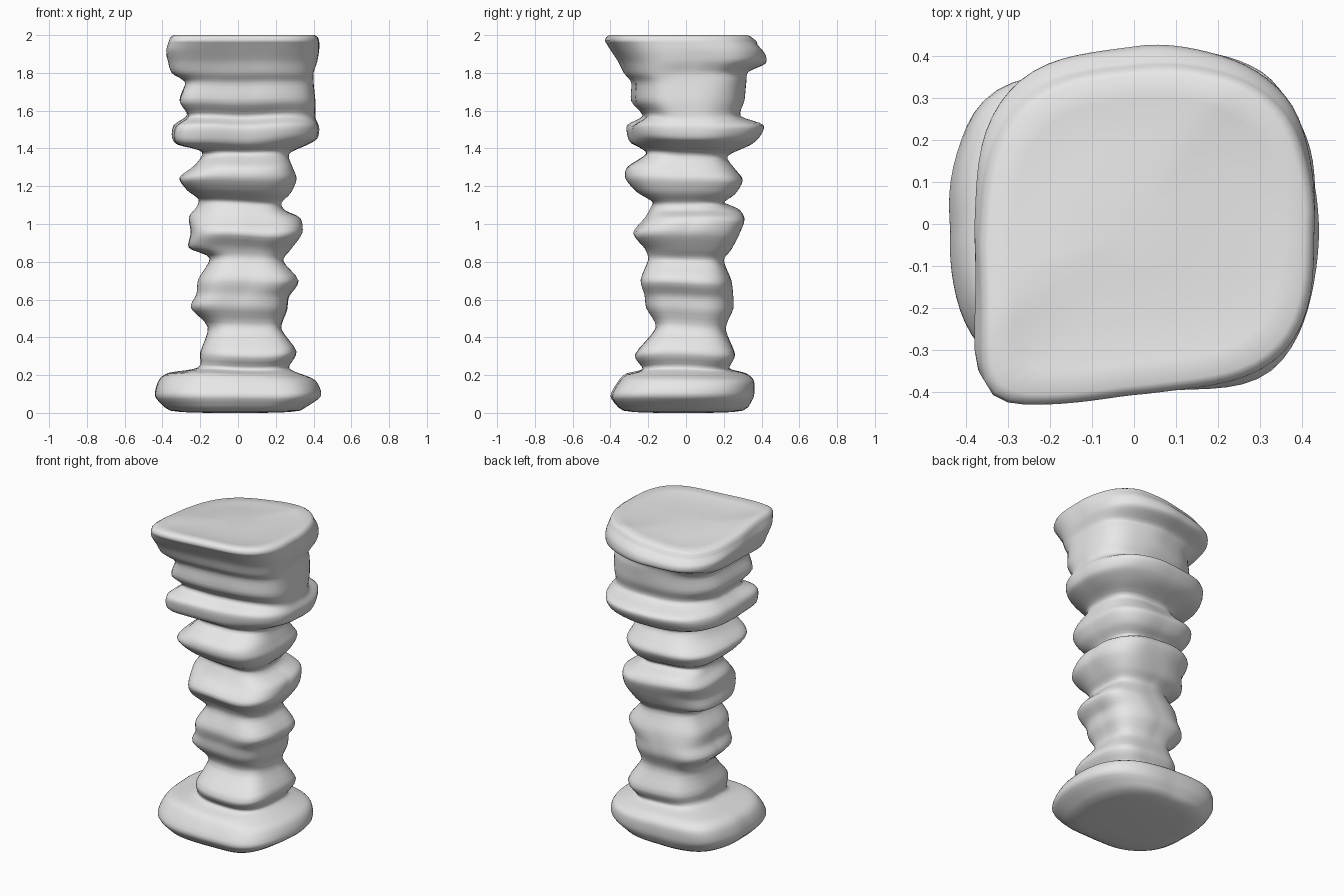
import bpy
import bmesh
import math
from mathutils import Vector, noise

SEGMENTS = 80   # points around the column
STEPS = 4       # rings between two listed sections

# Cross-sections in hundredths: height, then reach to -x, +x, -y, +y
SECTIONS = [
    (3, 39, 36, 36, 33), (9, 44, 44, 40, 36), (17, 42, 41, 36, 36),
    (21, 37, 31, 32, 32), (24, 21, 27, 23, 23), (32, 20, 31, 27, 26),
    (45, 16, 23, 16, 21), (55, 25, 26, 21, 25), (62, 22, 27, 22, 25),
    (70, 21, 32, 24, 24), (81, 15, 24, 20, 20),
    (87, 26, 28, 22, 24), (95, 25, 34, 28, 28), (103, 26, 33, 22, 31),
    (108, 22, 25, 19, 28), (112, 21, 23, 18, 20), (117, 27, 28, 26, 26),
    (124, 31, 31, 32, 30), (130, 23, 29, 31, 26), (137, 19, 27, 21, 22),
    (142, 32, 36, 29, 34), (146, 35, 42, 31, 39), (152, 34, 43, 31, 41),
    (157, 27, 41, 23, 29), (165, 31, 41, 29, 31), (175, 28, 40, 29, 32),
    (180, 35, 40, 33, 33), (186, 37, 42, 36, 42), (192, 38, 43, 40, 42),
    (197, 37, 43, 43, 38),
]

# Corner squareness keyed by (x positive, y positive)
SHAFT_POWERS = {(False, False): 3.2, (True, True): 3.2, (False, True): 2.8, (True, False): 3.2}
CAPITAL_POWERS = {(False, False): 8, (True, True): 2.2, (False, True): 3.0, (True, False): 3.5}
BASE_POWERS = {(False, False): 2.5, (True, True): 2.5, (False, True): 3.2, (True, False): 3.2}


def remove_default_cube():
    cube = bpy.data.objects.get("Cube")
    if cube:
        bpy.data.objects.remove(cube, do_unlink=True)


def make_material(name, color):
    mat = bpy.data.materials.new(name)
    mat.use_nodes = True
    mat.diffuse_color = color
    shader = mat.node_tree.nodes["Principled BSDF"]
    shader.inputs["Base Color"].default_value = color
    shader.inputs["Roughness"].default_value = 0.9
    return mat


def clamp(value):
    return max(0, min(1, value))


def blend(a, b, c, d, t):
    """Smooth curve through b and c with softened tangents."""
    tangent_b, tangent_c = (c - a) * 0.4, (d - b) * 0.4
    bulge = 2 * (b - c) + tangent_b + tangent_c
    drop = 3 * (c - b) - 2 * tangent_b - tangent_c
    return ((bulge * t + drop) * t + tangent_b) * t + b


def smooth_sections(rows):
    result = []
    last = len(rows) - 1
    for i in range(last):
        around = [rows[max(0, min(last, i + k))] for k in (-1, 0, 1, 2)]
        for step in range(STEPS):
            t = step / STEPS
            result.append([blend(*values, t) / 100 for values in zip(*around)])
    result.append([value / 100 for value in rows[-1]])
    return result


def unit_outline(z):
    """Weathered square outline whose corners vary with height."""
    in_capital = clamp((z - 1.36) / 0.06)
    in_base = clamp((0.26 - z) / 0.04)
    outline = []
    for i in range(SEGMENTS):
        angle = math.tau * i / SEGMENTS
        c, s = math.cos(angle), math.sin(angle)
        corner = (c > 0, s > 0)
        shaft = SHAFT_POWERS[corner]
        power = shaft + in_capital * (CAPITAL_POWERS[corner] - shaft)
        power += in_base * (BASE_POWERS[corner] - shaft)
        radius = (abs(c) ** power + abs(s) ** power) ** (-1 / power)
        lump = noise.noise(Vector((c * 1.6, s * 1.6, z * 4)))
        radius *= 1 + 0.05 * lump * abs(2 * c * s)
        # The capital leans along one diagonal
        outline.append((radius * c, radius * (s + 0.1 * in_capital * c)))
    return outline


def fit(values, low, high):
    """Map values so that they span exactly from low to high."""
    start, end = min(values), max(values)
    return [low + (v - start) * (high - low) / (end - start) for v in values]


def ring_points(section, scale=1.0, height=None):
    z, left, right, front, back = section
    center_x, center_y = (right - left) / 2, (back - front) / 2
    xs, ys = zip(*unit_outline(z))
    points = []
    for x, y in zip(fit(xs, -left, right), fit(ys, -front, back)):
        x = center_x + (x - center_x) * scale
        y = center_y + (y - center_y) * scale
        if height is None:
            fade = clamp(min(z, 2 - z) * 3)
            level = z + 0.02 * fade * noise.noise(Vector((x * 3, y * 3, z * 2 + 7)))
        else:
            level = height
        # One back corner of the capital is worn lower
        level -= 0.06 * clamp((y - x - 0.1) / 0.5) * clamp((level - 1.8) / 0.17)
        points.append(Vector((x, y, level)))
    return points


def build_column(material):
    sections = smooth_sections(SECTIONS)
    bottom, top = sections[0], sections[-1]

    # Underside, weathered shaft, then the shallow dish on top
    rings = [ring_points(bottom, s, h) for s, h in
             ((0.4, 0.0), (0.75, 0.004), (0.92, 0.012))]
    rings += [ring_points(section) for section in sections]
    rings += [ring_points(top, s, h) for s, h in
              ((0.985, 1.988), (0.94, 2.0), (0.8, 1.99), (0.55, 1.98), (0.25, 1.98))]

    bm = bmesh.new()
    loops = [[bm.verts.new(p) for p in ring] for ring in rings]
    for low, high in zip(loops, loops[1:]):
        for i in range(SEGMENTS):
            j = (i + 1) % SEGMENTS
            bm.faces.new((low[i], low[j], high[j], high[i]))
    bm.faces.new(list(reversed(loops[0])))
    bm.faces.new(loops[-1])
    bmesh.ops.recalc_face_normals(bm, faces=bm.faces)

    mesh = bpy.data.meshes.new("rock_column")
    bm.to_mesh(mesh)
    bm.free()
    mesh.materials.append(material)
    mesh.polygons.foreach_set("use_smooth", [True] * len(mesh.polygons))
    column = bpy.data.objects.new("rock_column", mesh)
    bpy.context.collection.objects.link(column)


remove_default_cube()
build_column(make_material("pale grey stone", (0.8, 0.8, 0.8, 1)))
